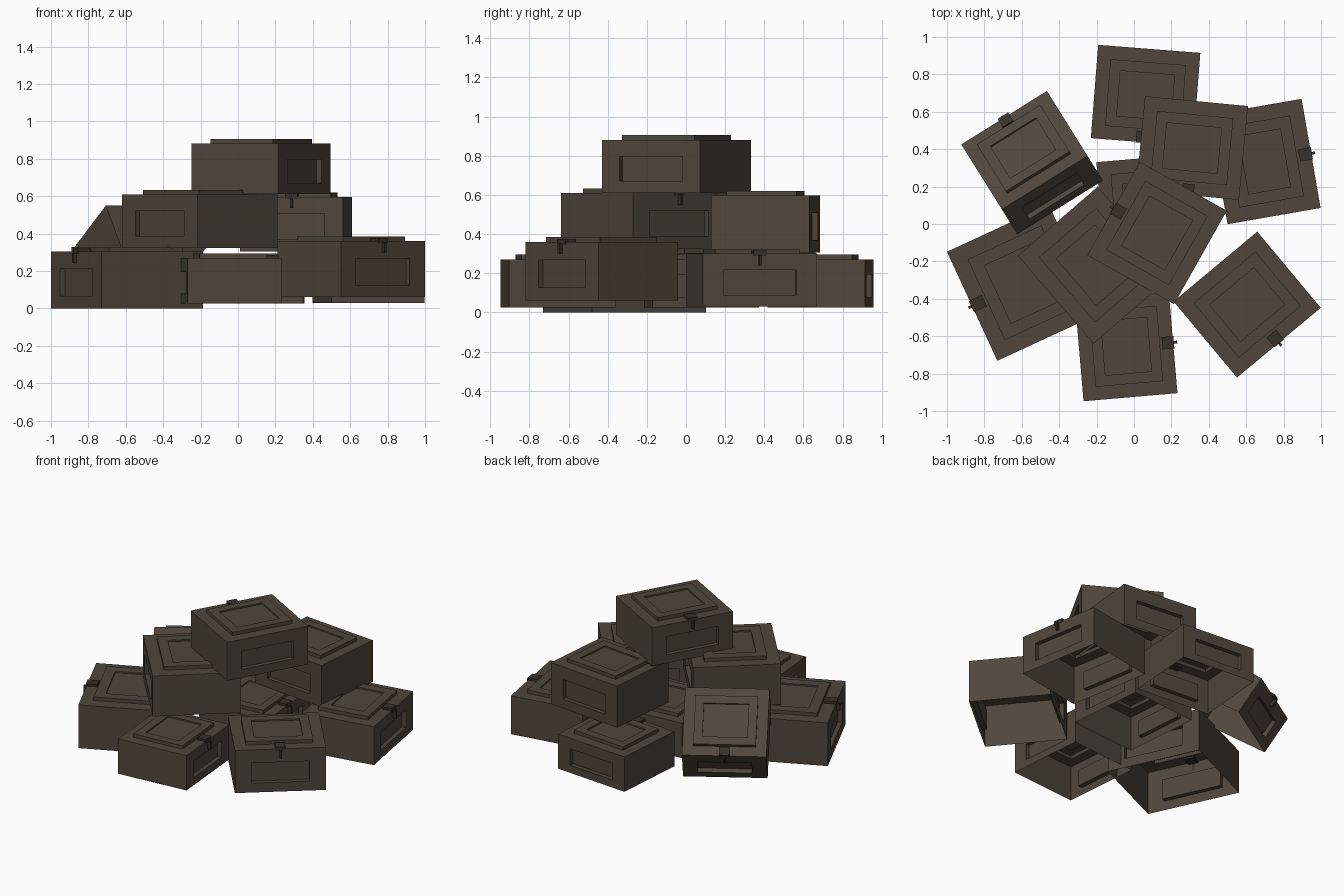
import bpy, bmesh, math
from mathutils import Vector, Matrix

if "Cube" in bpy.data.objects:
    bpy.data.objects.remove(bpy.data.objects["Cube"])


def make_material(name, rgb):
    m = bpy.data.materials.new(name)
    m.diffuse_color = (*rgb, 1)
    m.use_nodes = True
    m.node_tree.nodes["Principled BSDF"].inputs["Base Color"].default_value = m.diffuse_color
    return m


BROWN = make_material("crate brown", (0.080, 0.062, 0.045))
DARK = make_material("latch dark brown", (0.038, 0.030, 0.022))


def stepped_panel(bm, origin, u, v, n, rings):
    """Nested rectangles (half_u, half_v, offset, shift_v) joined by quads and capped."""
    origin, u, v, n = map(Vector, (origin, u, v, n))
    prev = None
    for hu, hv, off, shift in rings:
        c = origin + n * off + v * shift
        cur = [bm.verts.new(c + u * a * hu + v * b * hv)
               for a, b in ((-1, -1), (1, -1), (1, 1), (-1, 1))]
        if prev:
            for i in range(4):
                j = (i + 1) % 4
                bm.faces.new((prev[i], prev[j], cur[j], cur[i]))
        prev = cur
    bm.faces.new(prev)


def block(bm, lo, hi, mat):
    lo, hi = Vector(lo), Vector(hi)
    m = Matrix.Translation((lo + hi) / 2) @ Matrix.Diagonal((*(hi - lo), 1))
    for v in bmesh.ops.create_cube(bm, size=1, matrix=m)["verts"]:
        for f in v.link_faces:
            f.material_index = mat


def crate(name, x, y, z, w, d, h, turn, tilt=0):
    """Open-bottomed crate; (x, y, z) is its centre, the latch is on local -y."""
    bm = bmesh.new()
    W, D, H = w / 2, d / 2, h / 2
    i1, i2, up = 0.13 * w, 0.235 * w, 0.024
    # lid: raised plate with a shallow sunken middle
    stepped_panel(bm, (0, 0, H), (1, 0, 0), (0, 1, 0), (0, 0, 1),
                  [(W, D, 0, 0), (W - i1, D - i1, 0, 0), (W - i1, D - i1, up, 0),
                   (W - i2, D - i2, up, 0), (W - i2, D - i2, up - 0.01, 0)])
    for s in (-1, 1):
        # front and back with sunken panel
        pw, ph, sh = W * 0.64, h * 0.235, -h * 0.045
        stepped_panel(bm, (0, s * D, 0), (-s, 0, 0), (0, 0, 1), (0, s, 0),
                      [(W, H, 0, 0), (pw, ph, 0, sh), (pw, ph, -0.03, sh)])
        # plain ends
        stepped_panel(bm, (s * W, 0, 0), (0, s, 0), (0, 0, 1), (s, 0, 0),
                      [(D, H, 0, 0)])
    bmesh.ops.remove_doubles(bm, verts=bm.verts, dist=1e-5)
    # latch: strap over the rim and a small pin on the front
    block(bm, (-0.033, -D - 0.004, H - 0.012), (0.033, -D + i1 - 0.012, H + 0.016), 1)
    block(bm, (-0.007, -D - 0.022, H - 0.06), (0.007, -D, H - 0.008), 1)
    me = bpy.data.meshes.new(name)
    bm.to_mesh(me)
    bm.free()
    me.materials.append(BROWN)
    me.materials.append(DARK)
    ob = bpy.data.objects.new(name, me)
    bpy.context.collection.objects.link(ob)
    ob.matrix_world = (Matrix.Translation((x, y, z))
                       @ Matrix.Rotation(math.radians(turn), 4, 'Z')
                       @ Matrix.Rotation(math.radians(tilt), 4, 'X'))


# ground layer
crate("crate_back", 0.062, 0.687, 0.148, 0.548, 0.500, 0.245, -4.5)
crate("crate_right", 0.698, 0.334, 0.165, 0.592, 0.505, 0.270, 99.9)
crate("crate_left", -0.593, -0.314, 0.152, 0.642, 0.600, 0.304, -65.2)
crate("crate_front_right", 0.605, -0.431, 0.210, 0.583, 0.530, 0.300, 39.8)
crate("crate_front", -0.042, -0.654, 0.148, 0.546, 0.504, 0.245, 94.9)
crate("crate_middle", 0.073, 0.080, 0.148, 0.546, 0.504, 0.245, 94.9)
# leaning crate
crate("crate_tilted", -0.545, 0.329, 0.296, 0.540, 0.500, 0.270, 212, 35)
# second layer
crate("crate_upper_back", 0.310, 0.406, 0.451, 0.553, 0.504, 0.292, -5.5)
crate("crate_upper_left", -0.205, -0.220, 0.467, 0.620, 0.565, 0.285, 130.8)
# top
crate("crate_top", 0.123, -0.048, 0.746, 0.573, 0.533, 0.270, 240.6)
